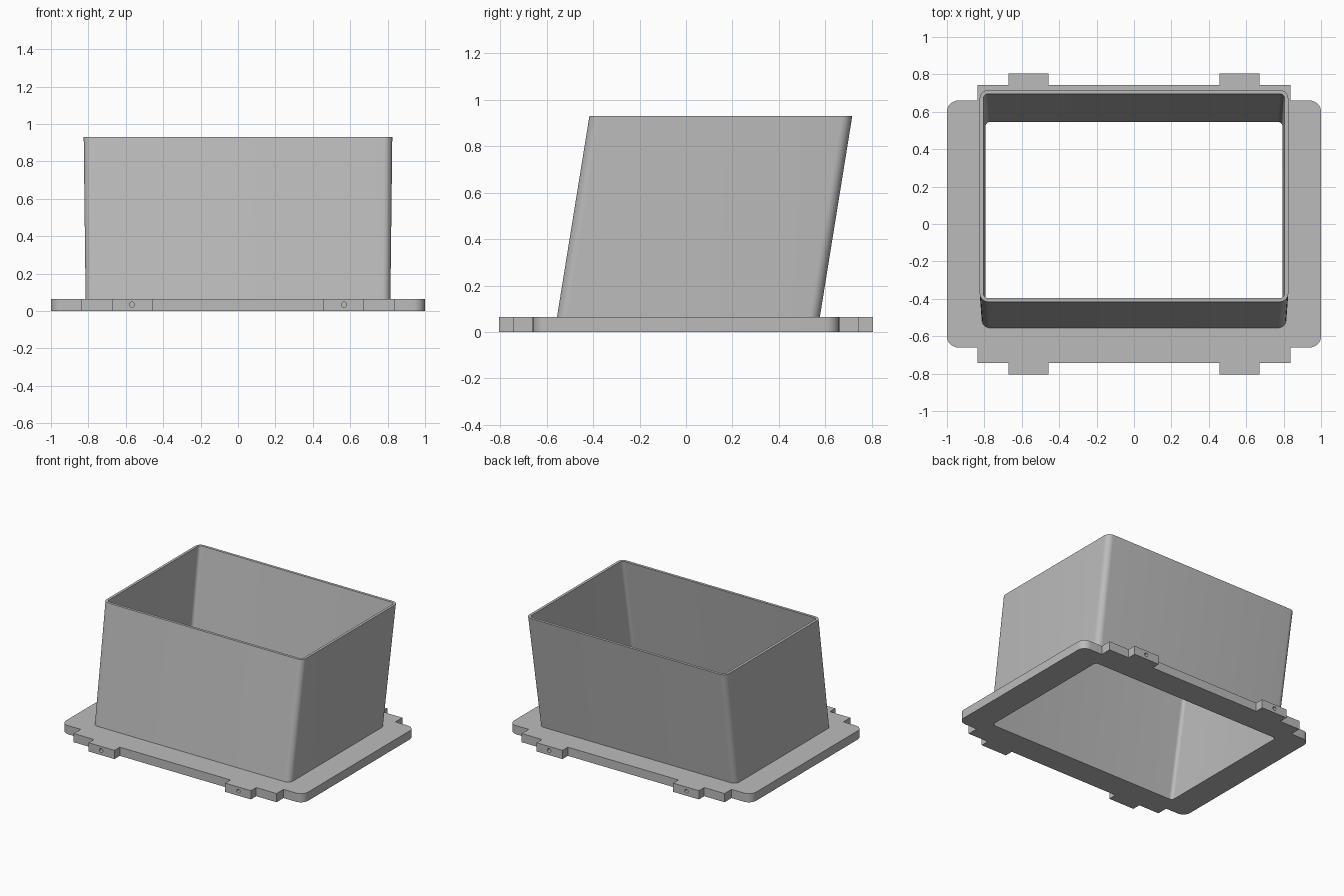
import bpy, bmesh, math
from mathutils import Matrix

if "Cube" in bpy.data.objects:
    bpy.data.objects.remove(bpy.data.objects["Cube"])

FLANGE_TOP, TOP = 0.065, 0.93
LEAN = 0.15 / TOP  # backward shift per unit of height

grey = bpy.data.materials.new("plain grey")
grey.use_nodes = True
grey.diffuse_color = (0.5, 0.5, 0.5, 1)
grey.node_tree.nodes["Principled BSDF"].inputs["Base Color"].default_value = (0.5, 0.5, 0.5, 1)


def make(name, bm):
    bmesh.ops.recalc_face_normals(bm, faces=bm.faces)
    mesh = bpy.data.meshes.new(name)
    bm.to_mesh(mesh)
    bm.free()
    obj = bpy.data.objects.new(name, mesh)
    mesh.materials.append(grey)
    bpy.context.collection.objects.link(obj)
    return obj


def arc(cx, cy, r, start, steps=8):
    return [(cx + r * math.cos(start + math.pi / 2 * i / steps),
             cy + r * math.sin(start + math.pi / 2 * i / steps)) for i in range(steps + 1)]


def duct_loop(bm, z, inset):
    """Rounded rectangle of the leaning duct at height z."""
    hx = 0.814 + 0.011 * z / TOP - inset
    hy = 0.566 - inset
    r = 0.045 - inset
    pts = []
    for k, (sx, sy) in enumerate([(1, 1), (-1, 1), (-1, -1), (1, -1)]):
        pts += arc(sx * (hx - r), sy * (hy - r), r, k * math.pi / 2)
    return [bm.verts.new((x, y + LEAN * z, z)) for x, y in pts]


def skin(bm, a, b):
    for i in range(len(a)):
        j = (i + 1) % len(a)
        bm.faces.new((a[i], a[j], b[j], b[i]))


def smooth(obj):
    bpy.ops.object.select_all(action='DESELECT')
    obj.select_set(True)
    bpy.context.view_layer.objects.active = obj
    bpy.ops.object.shade_smooth_by_angle(angle=math.radians(30))


# Leaning duct: outer wall, rim, inner wall
WALL = 0.02
bm = bmesh.new()
loops = [duct_loop(bm, z, i) for z, i in
         [(FLANGE_TOP, 0), (TOP, 0), (TOP, WALL), (FLANGE_TOP, WALL)]]
for a, b in zip(loops, loops[1:]):
    skin(bm, a, b)
skin(bm, loops[-1], loops[0])
smooth(make("duct", bm))

# Flange outline: one quarter, mirrored around
quarter = arc(0.94, 0.60, 0.06, 0) + [
    (0.838, 0.66), (0.838, 0.742), (0.67, 0.742), (0.67, 0.805),
    (0.457, 0.805), (0.457, 0.742)]
half = quarter + [(-x, y) for x, y in reversed(quarter)]
outline = half + [(-x, -y) for x, y in half]
bm = bmesh.new()
base = bm.faces.new([bm.verts.new((x, y, 0)) for x, y in outline])
up = bmesh.ops.extrude_face_region(bm, geom=[base])["geom"]
bmesh.ops.translate(bm, vec=(0, 0, FLANGE_TOP),
                    verts=[g for g in up if isinstance(g, bmesh.types.BMVert)])
flange = make("flange", bm)

# Cutter for the duct opening
bm = bmesh.new()
low, high = duct_loop(bm, -0.05, WALL), duct_loop(bm, 0.12, WALL)
skin(bm, low, high)
bm.faces.new(low)
bm.faces.new(high)
cutters = [make("opening_cutter", bm)]

# Cutter for the pin holes in the four tabs
bm = bmesh.new()
for sx in (-1, 1):
    for sy in (-1, 1):
        bmesh.ops.create_cone(
            bm, cap_ends=True, segments=20, radius1=0.014, radius2=0.014, depth=0.14,
            matrix=Matrix.Translation((sx * 0.567, sy * 0.79, 0.034))
            @ Matrix.Rotation(math.pi / 2, 4, 'X'))
cutters.append(make("pin_hole_cutter", bm))

bpy.context.view_layer.objects.active = flange
for c in cutters:
    mod = flange.modifiers.new(c.name, 'BOOLEAN')
    mod.operation, mod.solver, mod.object = 'DIFFERENCE', 'EXACT', c
    bpy.ops.object.modifier_apply(modifier=mod.name)
for c in cutters:
    bpy.data.objects.remove(c)
smooth(flange)
